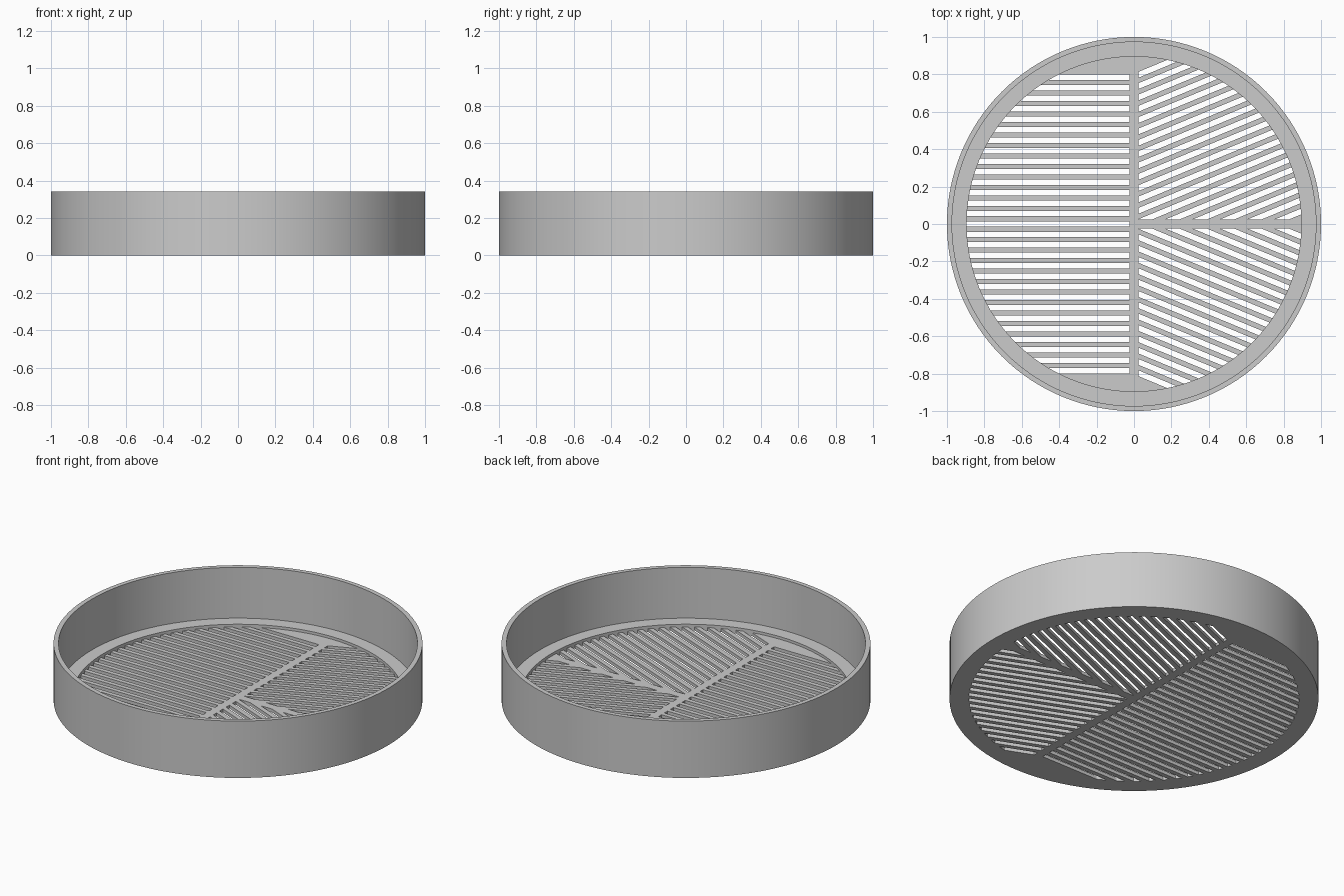
import bpy, bmesh, math
from mathutils import Vector

if "Cube" in bpy.data.objects:
    bpy.data.objects.remove(bpy.data.objects["Cube"], do_unlink=True)

SEGMENTS = 128
OUTER, WALL_IN, LEDGE_IN = 1.0, 0.973, 0.895
HEIGHT, LEDGE_TOP, PLATE = 0.34, 0.036, 0.02
BAR = 0.024            # half width of the dividing bars
PITCH, SLOT = 0.056, 0.029

grey = bpy.data.materials.new("plain_grey")
grey.use_nodes = True
grey.diffuse_color = (0.6, 0.6, 0.6, 1)
grey.node_tree.nodes["Principled BSDF"].inputs["Base Color"].default_value = (0.6, 0.6, 0.6, 1)


def add_object(name, bm):
    mesh = bpy.data.meshes.new(name)
    bm.to_mesh(mesh)
    bm.free()
    mesh.materials.append(grey)
    obj = bpy.data.objects.new(name, mesh)
    bpy.context.collection.objects.link(obj)
    return obj


def cut(bm, point, normal, trim=False):
    """Bisect the whole sheet; trim removes the side behind the normal."""
    bmesh.ops.bisect_plane(bm, geom=bm.verts[:] + bm.edges[:] + bm.faces[:], dist=1e-5,
                           plane_co=point, plane_no=normal, clear_inner=trim)


def floor_piece(name, bounds, angle=0.0, slots=()):
    """Part of the floor disc inside the bounds, with parallel slots cut out."""
    bm = bmesh.new()
    bmesh.ops.create_circle(bm, cap_ends=True, segments=SEGMENTS, radius=LEDGE_IN)
    for point, normal in bounds:
        cut(bm, point, normal, trim=True)
    across = Vector((-math.sin(angle), math.cos(angle), 0))
    for k in slots:
        for side in (-1, 1):
            cut(bm, across * (k * PITCH + side * SLOT / 2), across)
    gaps = []
    for face in bm.faces:
        d = face.calc_center_median().dot(across)
        k = round(d / PITCH)
        if k in slots and abs(d - k * PITCH) < SLOT / 2:
            gaps.append(face)
    bmesh.ops.delete(bm, geom=gaps, context='FACES')
    obj = add_object(name, bm)
    obj.location.z = PLATE / 2
    solid = obj.modifiers.new("thickness", 'SOLIDIFY')
    solid.thickness = PLATE
    solid.offset = 0
    return obj


# Outer wall and inner ledge, turned from one profile
bm = bmesh.new()
profile = [(LEDGE_IN, 0), (OUTER, 0), (OUTER, HEIGHT),
           (WALL_IN, HEIGHT), (WALL_IN, LEDGE_TOP), (LEDGE_IN, LEDGE_TOP)]
verts = [bm.verts.new((r, 0, z)) for r, z in profile]
edges = [bm.edges.new((verts[i - 1], verts[i])) for i in range(len(verts))]
bmesh.ops.spin(bm, geom=verts + edges, axis=(0, 0, 1), cent=(0, 0, 0),
               angle=math.tau, steps=SEGMENTS, use_merge=True)
bmesh.ops.remove_doubles(bm, verts=bm.verts[:], dist=1e-5)
bmesh.ops.recalc_face_normals(bm, faces=bm.faces[:])
wall = add_object("wall_and_ledge", bm)
bpy.context.view_layer.objects.active = wall
wall.select_set(True)
bpy.ops.object.shade_smooth_by_angle(angle=math.radians(30))
wall.select_set(False)

# Dividing bars
X, Y = Vector((1, 0, 0)), Vector((0, 1, 0))
floor_piece("long_bar", [(-X * BAR, X), (X * BAR, -X)])
floor_piece("short_bar", [(X * BAR, X), (-Y * BAR, Y), (Y * BAR, -Y)])

# Slotted floor panels
tilt = math.radians(22.5)
floor_piece("right_grate", [(-X * BAR, -X)], 0, range(-14, 15))
floor_piece("back_left_grate", [(X * BAR, X), (Y * BAR, Y)], tilt, range(-5, 14))
floor_piece("front_left_grate", [(X * BAR, X), (-Y * BAR, -Y)], -tilt, range(-13, 6))
